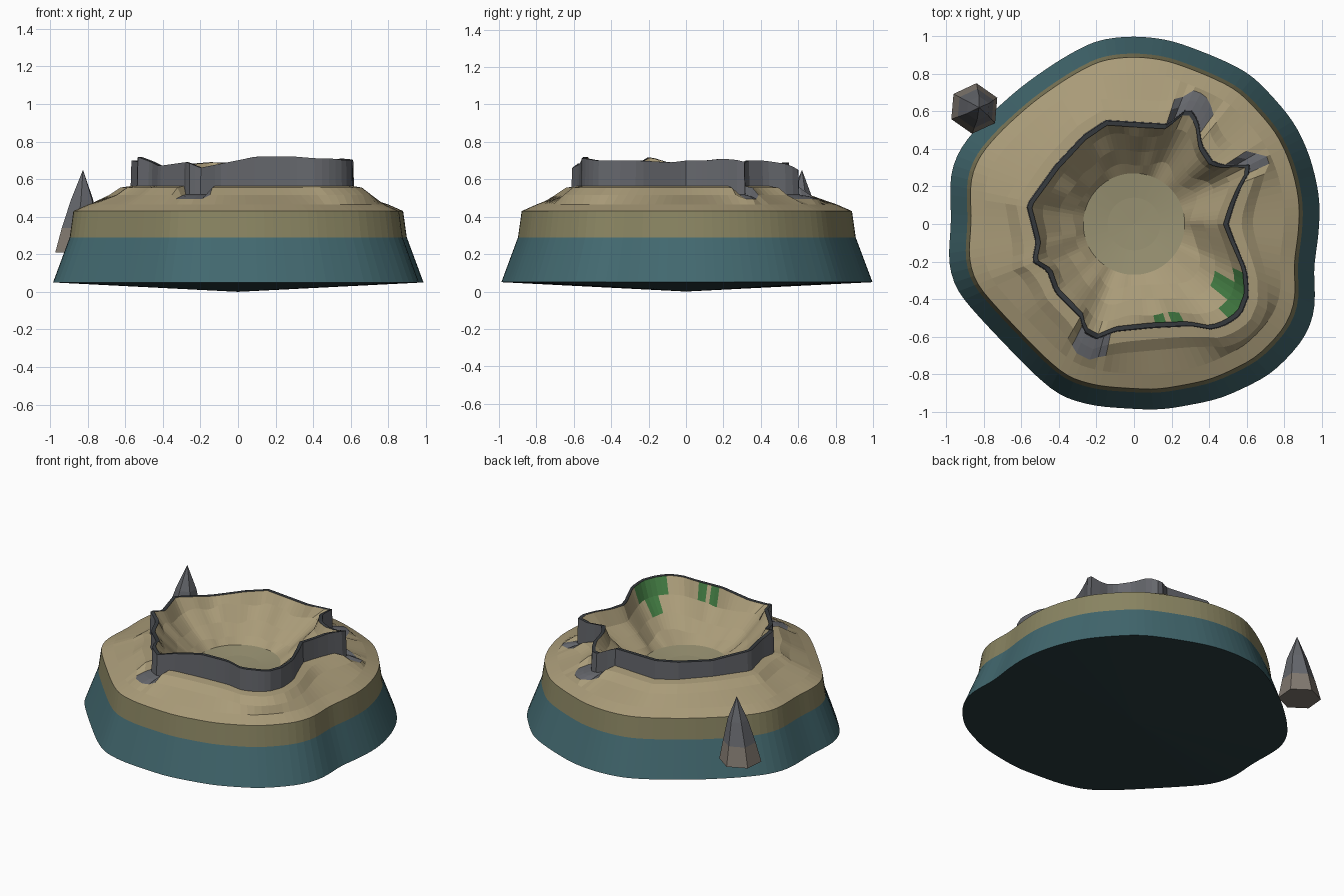
import bpy, bmesh, math, random

if "Cube" in bpy.data.objects:
    bpy.data.objects.remove(bpy.data.objects["Cube"])
random.seed(4)
N = 120


def mat(name, r, g, b):
    m = bpy.data.materials.new(name)
    m.diffuse_color = (r, g, b, 1)
    m.use_nodes = True
    m.node_tree.nodes["Principled BSDF"].inputs["Base Color"].default_value = m.diffuse_color
    return m


SAND = mat("sand", .40, .33, .19)
OLIVE = mat("wet_sand", .25, .23, .12)
TEAL = mat("deep_water", .055, .14, .16)
DARK = mat("underside", .022, .045, .05)
ROCK = mat("rock", .13, .135, .15)
LIP = mat("dark_rock", .035, .04, .045)
GREEN = mat("grass", .05, .18, .05)
FLOOR = mat("pool_floor", .32, .29, .17)
BROWN = mat("spike_base", .22, .19, .16)

# Outer coastline (x, y) and crater wall outline (x, y, top height)
coast = [(.99, .13), (.94, .35), (.86, .53), (.77, .64), (.62, .8), (.43, .89), (.19, .98), (0, 1),
         (-.2, .98), (-.4, .87), (-.6, .73), (-.79, .56), (-.93, .4), (-.98, .26), (-.97, 0),
         (-.99, -.2), (-.95, -.35), (-.79, -.53), (-.55, -.78), (-.39, -.92), (-.2, -.97),
         (.14, -.99), (.46, -.93), (.73, -.8), (.91, -.61), (.97, -.45), (.95, -.24), (.98, -.08)]
rim = [(.53, .1, .7), (.57, .2, .71), (.63, .31, .7), (.58, .32, .68), (.5, .31, .68), (.42, .33, .7),
       (.36, .42, .7), (.34, .55, .68), (.29, .62, .64), (.18, .53, .68), (-.15, .55, .69),
       (-.27, .47, .68), (-.42, .31, .67), (-.57, .1, .7), (-.52, -.1, .69), (-.54, -.2, .72),
       (-.46, -.25, .69), (-.42, -.36, .67), (-.28, -.5, .69), (-.27, -.57, .69), (-.2, -.61, .66),
       (-.1, -.57, .68), (.1, -.55, .72), (.3, -.54, .72), (.42, -.56, .71), (.5, -.53, .71),
       (.57, -.48, .7), (.61, -.38, .7), (.6, -.25, .7), (.53, -.08, .69), (.5, 0, .7)]


def polar(pts):
    """Sample an outline at N even angles, giving (radius, height)."""
    out = []
    for k in range(N):
        a = 2 * math.pi * k / N + .001
        c, s = math.cos(a), math.sin(a)
        for p, q in zip(pts, pts[1:] + pts[:1]):
            dx, dy = q[0] - p[0], q[1] - p[1]
            den = c * dy - s * dx
            if abs(den) < 1e-9:
                continue
            r = (p[0] * dy - p[1] * dx) / den
            t = (p[0] * s - p[1] * c) / den
            if r > 0 and -1e-6 <= t <= 1 + 1e-6:
                z = p[2] + t * (q[2] - p[2]) if len(p) > 2 else 0
                out.append((r, z))
                break
    return out


def smooth(v, n):
    for _ in range(n):
        v = [(v[i - 1] + 2 * v[i] + v[(i + 1) % N]) / 4 for i in range(N)]
    return v


def finish(bm, name, mats):
    bmesh.ops.recalc_face_normals(bm, faces=bm.faces)
    me = bpy.data.meshes.new(name)
    bm.to_mesh(me)
    bm.free()
    for m in mats:
        me.materials.append(m)
    ob = bpy.data.objects.new(name, me)
    bpy.context.collection.objects.link(ob)
    return ob


def loft(name, rings, paint, mats, start=None, end=None):
    """Skin rings of (x, y, z); optional centre points close the ends."""
    bm = bmesh.new()
    vs = [[bm.verts.new(p) for p in ring] for ring in rings]
    n = len(rings[0])
    for j in range(len(vs) - 1):
        for i in range(n):
            k = (i + 1) % n
            f = bm.faces.new((vs[j][i], vs[j][k], vs[j + 1][k], vs[j + 1][i]))
            f.material_index = paint(j, i)
    for point, ring, j in ((start, vs[0], -1), (end, vs[-1], len(vs) - 1)):
        if point:
            c = bm.verts.new(point)
            for i in range(n):
                bm.faces.new((c, ring[i], ring[(i + 1) % n])).material_index = paint(j, i)
    return finish(bm, name, mats)


def ring(radii, heights):
    return [(r * math.cos(2 * math.pi * i / N), r * math.sin(2 * math.pi * i / N), z)
            for i, (r, z) in enumerate(zip(radii, heights))]


C = smooth([r for r, _ in polar(coast)], 3)
W = [r for r, _ in polar(rim)]
Z = [z for _, z in polar(rim)]
soft = smooth(W, 5)
shelf = [max(s, w) + .06 for s, w in zip(soft, W)]


# Rocky gullies leading out of the three wall corners
def gully(i):
    a = 360 * i / N
    return any(lo <= a <= hi for lo, hi in ((54, 69), (24, 30), (241, 255)))


flat = lambda z: [z] * N
dip = lambda z, d: [z - d * gully(i) for i in range(N)]
mid = [.5 * (s + .9 * c) for s, c in zip(shelf, C)]

# Island body: underside, sea cliff, beach and slope up to the wall
island = [ring(C, flat(.05)), ring([c * .91 for c in C], flat(.29)),
          ring([c * .89 for c in C], flat(.43)), ring([c * .81 for c in C], flat(.465)),
          ring([min(c * .79, s + .06) for c, s in zip(C, shelf)], dip(.515, .02)),
          ring([min(c * .77, s) for c, s in zip(C, shelf)], dip(.555, .045)),
          ring([w - .01 for w in W], dip(.565, .045))]
loft("island", island,
     lambda j, i: 3 if j < 0 else 0 if j == 0 else 1 if j == 1 else 4 if j >= 4 and gully(i) else 2,
     [TEAL, OLIVE, SAND, DARK, ROCK], start=(0, 0, 0))

# Crater wall: thin rock band with a dark lip
loft("crater_wall", [ring([w + .006 for w in W], flat(.5)), ring(W, Z),
                     ring([w - .025 for w in W], Z)],
     lambda j, i: j, [ROCK, LIP])

# Crater bowl: faceted sand slopes down to a flat floor
def bowl_ring(f, mix, z, jit):
    rs, zs = [], []
    for i in range(N):
        if i % 4 == 0:
            jr, jz = random.uniform(-jit, jit), random.uniform(-jit, jit)
        rs.append((W[i] - .025) * (1 - mix) + mix * soft[i] * f + jr * .5
                  if mix < 1 else soft[i] * f + jr * .5)
        zs.append(z + jz)
    return ring(smooth(rs, 1), smooth(zs, 1))


def bowl_paint(j, i):
    a = 360 * i / N
    if j == 0 and (315 <= a <= 333 or 281 <= a <= 285 or 291 <= a <= 295):
        return 1
    if j == 1 and 321 <= a <= 328:
        return 1
    return 2 if j >= 4 else 0


bowl = [ring([w - .02 for w in W], [z - .002 for z in Z]), bowl_ring(.85, .8, .615, .018),
        bowl_ring(.72, 1, .53, .012), bowl_ring(.58, 1, .465, .008),
        ring(flat(.27), flat(.425)), ring(flat(.14), flat(.41))]
loft("crater_bowl", bowl, bowl_paint, [SAND, GREEN, FLOOR], end=(0, 0, .405))

# Rock spike standing off the back left coast
sides = 6
spike = [[(-.85 + .025 * t + r * math.cos(a), .615 + r * math.sin(a), z)
          for a in (math.radians(25 + 360 * k / sides) for k in range(sides))]
         for r, z, t in ((.135, .21, 0), (.105, .34, .3), (.065, .49, .8))]
loft("rock_spike", spike, lambda j, i: 0 if j < 1 else 1, [BROWN, ROCK],
     start=(-.85, .615, .21), end=(-.825, .62, .65))
